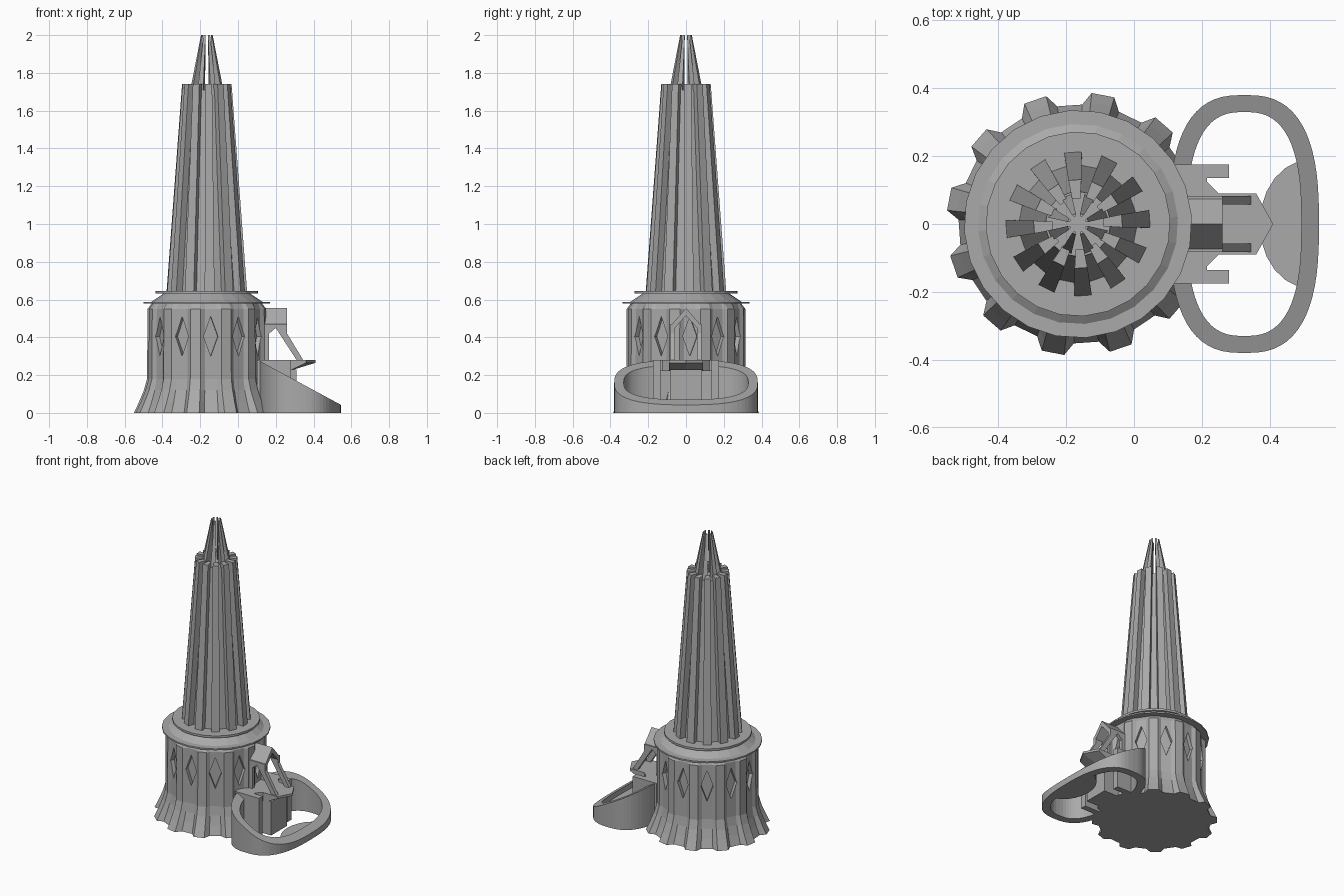
import bpy, bmesh
from math import sin, cos, radians, pi, copysign
from mathutils import Matrix, Vector

if "Cube" in bpy.data.objects:
    bpy.data.objects.remove(bpy.data.objects["Cube"])

stone = bpy.data.materials.new("grey_stone")
stone.use_nodes = True
GREY = (0.4, 0.4, 0.4, 1)
stone.diffuse_color = GREY
stone.node_tree.nodes["Principled BSDF"].inputs["Base Color"].default_value = GREY

CX = -0.165      # tower axis
TURN = 4         # angular offset of the twelve bays
BAYS = range(12)


def finish(bm, name):
    bmesh.ops.recalc_face_normals(bm, faces=bm.faces)
    mesh = bpy.data.meshes.new(name)
    bm.to_mesh(mesh)
    bm.free()
    obj = bpy.data.objects.new(name, mesh)
    bpy.context.collection.objects.link(obj)
    mesh.materials.append(stone)
    return obj


def loft(bm, rings, closed=False):
    """Skin rings of points; cap the ends, or join last to first."""
    vs = [[bm.verts.new(p) for p in ring] for ring in rings]
    n = len(vs[0])
    pairs = list(zip(vs, vs[1:])) + ([(vs[-1], vs[0])] if closed else [])
    for a, b in pairs:
        for i in range(n):
            j = (i + 1) % n
            bm.faces.new((a[i], a[j], b[j], b[i]))
    if not closed:
        bm.faces.new(vs[0])
        bm.faces.new(vs[-1])


def polar(r, deg, z):
    return Vector((CX + r * cos(radians(deg)), r * sin(radians(deg)), z))


def lathe(name, profile, sides):
    bm = bmesh.new()
    loft(bm, [[polar(r, TURN + 360 * i / sides, z) for i in range(sides)] for r, z in profile])
    return finish(bm, name)


def prism(name, points, lo, hi, axis="z"):
    """Extrude a 2D outline along z, or an xz outline along y."""
    place = (lambda p, t: (p[0], p[1], t)) if axis == "z" else (lambda p, t: (p[0], t, p[1]))
    bm = bmesh.new()
    loft(bm, [[place(p, t) for p in points] for t in (lo, hi)])
    return finish(bm, name)


def radial_blocks(name, angles, bottom, top):
    """Tapered blocks around the axis; ends are (inner r, outer r, inner w, outer w, z)."""
    bm = bmesh.new()
    for a in angles:
        rot = Matrix.Translation((CX, 0, 0)) @ Matrix.Rotation(radians(a), 4, "Z")
        loft(bm, [[rot @ Vector(p) for p in ((ri, -wi, z), (ro, -wo, z), (ro, wo, z), (ri, wi, z))]
                  for ri, ro, wi, wo, z in (bottom, top)])
    return finish(bm, name)


# Flared, ribbed tower base: (rib radius, panel radius, height)
levels = [(.388, .352, 0), (.36, .33, .06), (.335, .312, .12), (.318, .302, .18),
          (.316, .3, .55), (.292, .288, .582)]
bm = bmesh.new()
rings = []
for rib, panel, z in levels:
    ring = []
    for k in BAYS:
        mid = TURN + 15 + 30 * k
        ring += [polar(panel, mid - 9, z), polar(rib, mid - 5, z),
                 polar(rib, mid + 5, z), polar(panel, mid + 9, z)]
    rings.append(ring)
loft(bm, rings)
base = finish(bm, "tower_base")

# Diamond window recesses
bm = bmesh.new()
for k in BAYS:
    rot = Matrix.Translation((CX, 0, .405)) @ Matrix.Rotation(radians(TURN + 30 * k), 4, "Z")
    loft(bm, [[rot @ Vector(p) for p in ((r, -.038, 0), (r, 0, -.105), (r, .038, 0), (r, 0, .105))]
              for r in (.275, .4)])
cutter = finish(bm, "diamond_cutter")
cutter.hide_render = True
cutter.hide_viewport = True
cut = base.modifiers.new("windows", "BOOLEAN")
cut.object = cutter
cut.solver = "EXACT"

# Ledges between base and spire
lathe("lower_ledge", [(.336, .578), (.336, .588)], 24)
lathe("ledge_slope", [(.295, .588), (.225, .635)], 24)
lathe("upper_ledge", [(.272, .632), (.272, .646)], 24)

# Fluted spire with a crown of thin blades
lathe("spire_core", [(.178, .64), (.098, 1.71)], 12)
radial_blocks("spire_fins", [TURN + 30 * k for k in BAYS],
              (.13, .212, .02, .026, .64), (.075, .13, .012, .019, 1.74))
radial_blocks("crown_blades", [22.5 + 45 * k for k in range(8)],
              (.03, .09, .002, .016, 1.7), (.024, .031, .002, .006, 2.0))


# Sloping oval wall around the forecourt
def oval(a, b, low):
    ring = []
    for i in range(64):
        c, s = cos(2 * pi * i / 64), sin(2 * pi * i / 64)
        x = .325 + a * copysign(abs(c) ** .75, c)
        y = b * copysign(abs(s) ** .75, s)
        ring.append((x, y, 0 if low else .28 - .54 * (x - .105)))
    return ring


bm = bmesh.new()
loft(bm, [oval(.22, .38, True), oval(.22, .38, False),
          oval(.168, .33, False), oval(.168, .33, True)], closed=True)
finish(bm, "forecourt_wall")

# Low rounded doorstep inside the wall
arc = [(.52 - .15 * cos(radians(t)), .19 * sin(radians(t))) for t in range(-90, 91, 15)]
prism("doorstep", arc, 0, .035)

# Column, side posts and pointed balcony
prism("balcony_column", [(.1, -.085), (.31, -.085), (.31, .085), (.1, .085)], 0, .23)
half = [(.41, 0), (.36, .09), (.25, .09), (.215, .125), (.215, .135), (.1, .135)]
outline = half + [(x, -y) for x, y in reversed(half[1:])]
bm = bmesh.new()
loft(bm, [[(min(x, .27), y, .222) for x, y in outline],
          [(x, y, .265) for x, y in outline],
          [(x, y, .28) for x, y in outline]])
finish(bm, "balcony")

# Canopy frame: wall post, header and slanted strut in one outline
frame = [(.1, .28), (.165, .28), (.165, .42), (.2, .45), (.31, .28),
         (.345, .28), (.26, .42), (.26, .47), (.1, .47)]
for side, s in (("left", 1), ("right", -1)):
    prism("side_post_" + side, [(.1, s * .135), (.28, s * .135), (.28, s * .175), (.1, s * .175)], 0, .28)
    prism("canopy_frame_" + side, frame, s * .058, s * .082, "y")
    bm = bmesh.new()
    slab = ((s * .082, .46), (0, .555), (0, .515), (s * .058, .45))
    loft(bm, [[(x, y, z) for y, z in slab] for x in (.1, .26)])
    finish(bm, "canopy_roof_" + side)
